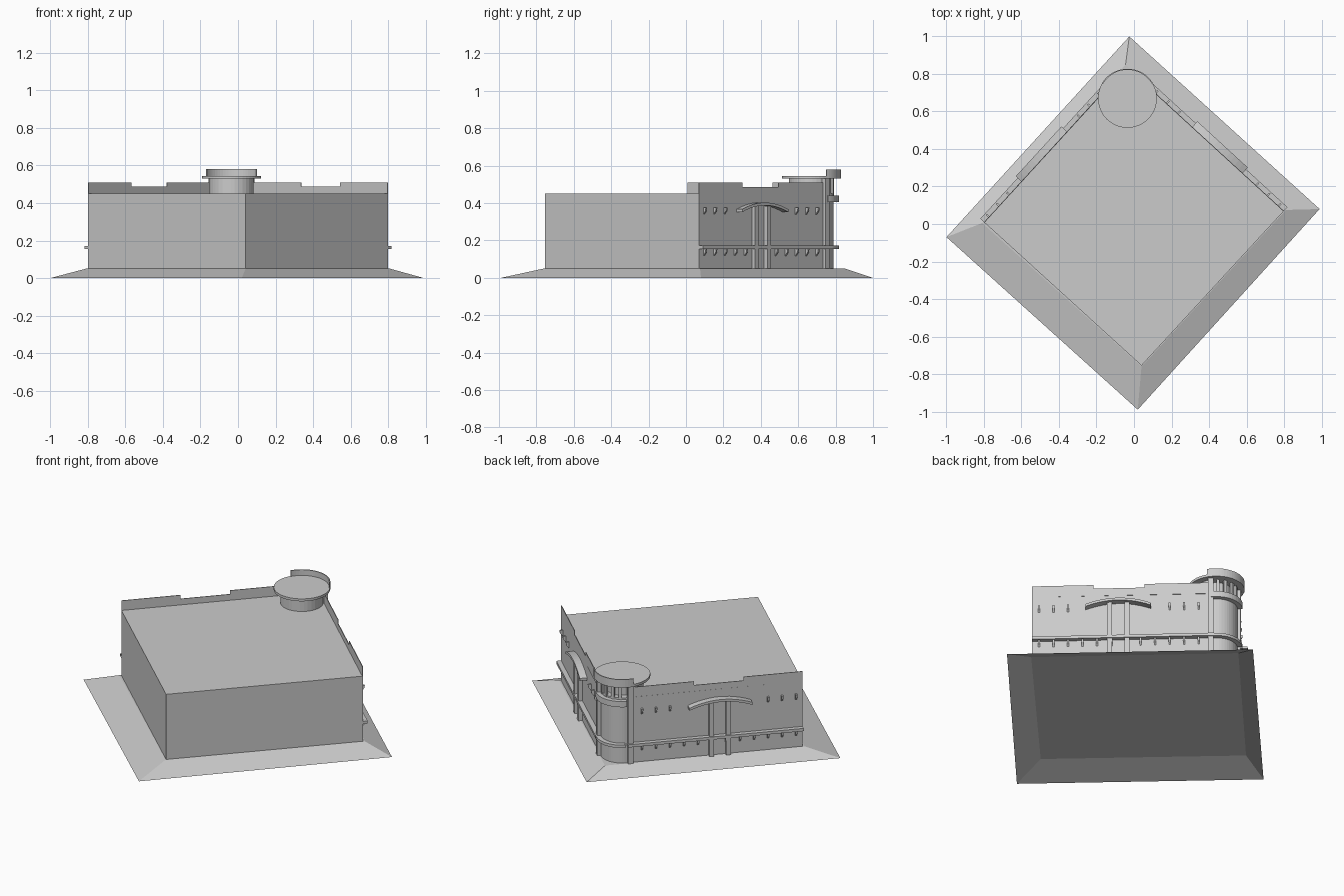
import bpy, bmesh, math
from mathutils import Vector

cube = bpy.data.objects.get("Cube")
if cube:
    bpy.data.objects.remove(cube, do_unlink=True)

grey = bpy.data.materials.new("plain_grey")
grey.use_nodes = True
GREY = (0.6, 0.6, 0.6, 1)
grey.diffuse_color = GREY
grey.node_tree.nodes["Principled BSDF"].inputs["Base Color"].default_value = GREY

# Plan corners: east, north, west, south
E, N, W, S = (Vector(p) for p in ((0.8, 0.07), (-0.04, 0.84), (-0.8, 0.01), (0.04, -0.755)))
CENTRE = Vector((-0.035, 0.67))
R = 0.12
NE_ANGLE, NW_ANGLE = 42, 132


def finish(bm, name):
    bmesh.ops.recalc_face_normals(bm, faces=bm.faces)
    mesh = bpy.data.meshes.new(name)
    bm.to_mesh(mesh)
    bm.free()
    mesh.materials.append(grey)
    obj = bpy.data.objects.new(name, mesh)
    bpy.context.collection.objects.link(obj)
    return obj


def add_prism(bm, outline, offset):
    """Close an outline of 3D points into a solid along an offset."""
    a = [bm.verts.new(p) for p in outline]
    b = [bm.verts.new(Vector(p) + offset) for p in outline]
    bm.faces.new(a)
    bm.faces.new(b[::-1])
    for i in range(len(a)):
        j = (i + 1) % len(a)
        bm.faces.new((a[i], a[j], b[j], b[i]))


def arc(radius, start, end, steps):
    for i in range(steps + 1):
        t = math.radians(start + (end - start) * i / steps)
        yield CENTRE + radius * Vector((math.cos(t), math.sin(t)))


def vertical(name, plan, z0, z1):
    bm = bmesh.new()
    add_prism(bm, [(p.x, p.y, z0) for p in plan], Vector((0, 0, z1 - z0)))
    return finish(bm, name)


def arc_band(name, r0, r1, start, end, z0, z1, steps=16):
    """Curved wall built of one solid per step, without inner faces."""
    inner = list(arc(r0, start, end, steps))
    outer = list(arc(r1, start, end, steps))
    bm = bmesh.new()
    rings = []
    for p, q in zip(inner, outer):
        rings.append([bm.verts.new(c) for c in
                      ((p.x, p.y, z0), (q.x, q.y, z0), (q.x, q.y, z1), (p.x, p.y, z1))])
    for a, b in zip(rings, rings[1:]):
        for k in range(4):
            m = (k + 1) % 4
            bm.faces.new((a[k], a[m], b[m], b[k]))
    bm.faces.new(rings[0])
    bm.faces.new(rings[-1])
    return finish(bm, name)


# Sloped skirt, open underneath
bm = bmesh.new()
low = [bm.verts.new((x, y, 0)) for x, y in ((0.99, 0.08), (-0.025, 1), (-1, -0.07), (0.02, -0.99))]
high = [bm.verts.new((x, y, 0.05)) for x, y in ((0.81, 0.075), (-0.045, 0.85), (-0.81, 0.005), (0.04, -0.76))]
for i in range(4):
    j = (i + 1) % 4
    bm.faces.new((low[i], low[j], high[j], high[i]))
bm.faces.new(high)
finish(bm, "ground_skirt")

# Main block with its rounded north corner
vertical("main_block", [E, *arc(R, NE_ANGLE, NW_ANGLE, 12), W, S], 0.05, 0.45)


def build_wall(side, start):
    """Details on a back wall; u runs 0..1 from the outer corner to the tower."""
    along = (N - start).normalized()
    length = (N - start).length
    out = Vector((along.y, -along.x))
    if out.y < 0:
        out = -out

    def at(u, o, z):
        p = start + along * (u * length) + out * o
        return Vector((p.x, p.y, z))

    def box(bm, u0, u1, o0, o1, z0, z1):
        add_prism(bm, [at(u0, o0, z0), at(u1, o0, z0), at(u1, o1, z0), at(u0, o1, z0)],
                  Vector((0, 0, z1 - z0)))

    # Notched parapet
    bm = bmesh.new()
    profile = ((0, 0.44), (0.87, 0.44), (0.87, 0.51), (0.55, 0.51), (0.55, 0.487),
               (0.3, 0.487), (0.3, 0.51), (0, 0.51))
    add_prism(bm, [at(u, -0.004, z) for u, z in profile], (at(0, 0.004, 0) - at(0, 0, 0)))
    finish(bm, side + "_parapet")

    # Long ledge
    bm = bmesh.new()
    box(bm, 0, 0.89, -0.005, 0.027, 0.155, 0.172)
    finish(bm, side + "_ledge")

    # Small tapered brackets in two rows
    bm = bmesh.new()
    step = Vector((along.x, along.y, 0)) * 0.01
    for i in range(12):
        u = 0.03 + i * 0.071
        rows = [0.155] if 0.24 < u < 0.6 else [0.155, 0.377]
        for z in rows:
            add_prism(bm, [at(u, -0.002, z), at(u, 0.018, z), at(u, 0.015, z - 0.018),
                           at(u, -0.002, z - 0.038)], step)
    finish(bm, side + "_brackets")

    # Twin pillars below the canopy
    bm = bmesh.new()
    for u in (0.38, 0.465):
        box(bm, u - 0.012, u + 0.012, -0.002, 0.022, 0.05, 0.385)
    finish(bm, side + "_pillars")

    # Arched canopy
    bm = bmesh.new()
    span = [(i / 6 - 1) for i in range(13)]
    top = [at(0.422 + 0.16 * s, -0.002, 0.403 - 0.036 * s * s) for s in span]
    under = [p - Vector((0, 0, 0.015)) for p in reversed(top)]
    add_prism(bm, top + under, at(0, 0.042, 0) - at(0, 0, 0))
    finish(bm, side + "_canopy")

    # Tall pillar beside the tower
    bm = bmesh.new()
    box(bm, 0.862, 0.888, -0.01, 0.018, 0.05, 0.53)
    finish(bm, side + "_tower_pillar")


build_wall("north_east", E)
build_wall("north_west", W)

# Tower: bands, lookout, roof disc and crown
arc_band("tower_ledge", R - 0.01, R + 0.027, NE_ANGLE, NW_ANGLE, 0.155, 0.172)
arc_band("tower_upper_band", R - 0.01, R + 0.027, NE_ANGLE - 4, NW_ANGLE + 4, 0.405, 0.44)
vertical("lookout_core", list(arc(0.085, 0, 345, 23)), 0.44, 0.531)
arc_band("lookout_front_wall", 0.11, R, 140, 395, 0.44, 0.531, 24)
bm = bmesh.new()
for centre in (55, 75, 99, 119):
    p = [*arc(R - 0.012, centre - 4, centre + 4, 1), *arc(R + 0.003, centre + 4, centre - 4, 1)]
    add_prism(bm, [(v.x, v.y, 0.44) for v in p], Vector((0, 0, 0.091)))
finish(bm, "lookout_posts")
vertical("roof_disc", list(arc(0.157, 0, 352.5, 47)), 0.53, 0.545)
arc_band("roof_crown", 0.152, 0.158, 31, 149, 0.53, 0.58, 20)
